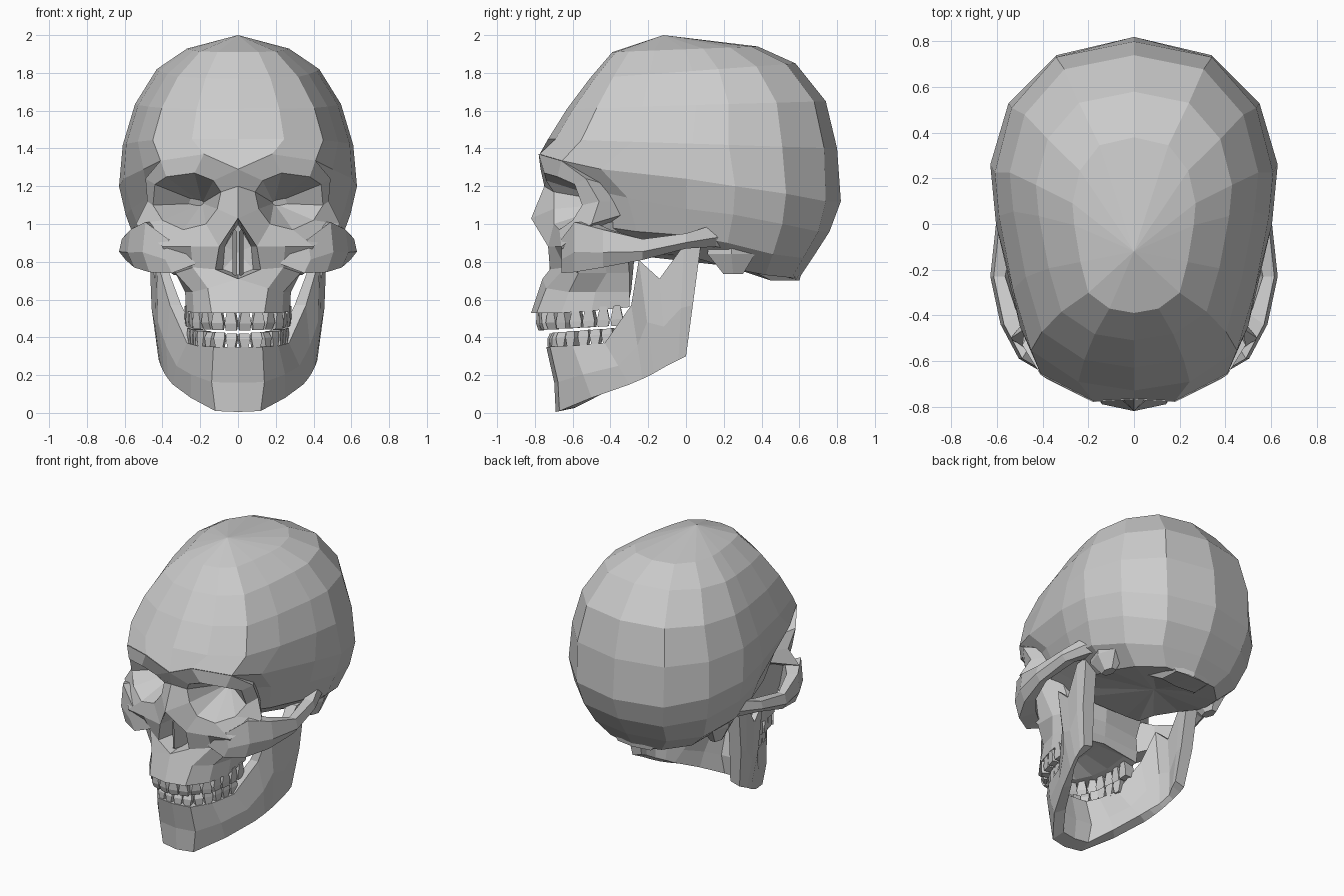
import bpy, bmesh, math
from mathutils import Vector


def finish(name, bm, mirror=True):
    bmesh.ops.remove_doubles(bm, verts=bm.verts, dist=0.0005)
    bmesh.ops.recalc_face_normals(bm, faces=bm.faces)
    me = bpy.data.meshes.new(name)
    bm.to_mesh(me)
    bm.free()
    ob = bpy.data.objects.new(name, me)
    bpy.context.collection.objects.link(ob)
    if mirror:
        m = ob.modifiers.new("mirror", 'MIRROR')
        m.use_clip = True
        m.merge_threshold = 0.001
    return ob


def loft(name, rows, cyclic=False, caps=False):
    """Skin equal-length rows of points, mirrored across x = 0."""
    bm = bmesh.new()
    vs = [[bm.verts.new(p) for p in r] for r in rows]
    n = len(rows[0])
    for a, b in zip(vs, vs[1:]):
        for i in range(n if cyclic else n - 1):
            j = (i + 1) % n
            bm.faces.new((a[i], a[j], b[j], b[i]))
    if caps:
        bm.faces.new(vs[-1])
    return finish(name, bm)


def shrink(ring, target, t):
    return [Vector(p).lerp(Vector(target), t) for p in ring]


# Cranium dome: one half plan, scaled into tilted rings (y front, y back, half width, z front, z back)
plan = [(0, -1), (.4, -.95), (.74, -.77), (.87, -.42), (.97, 0),
        (1, .25), (.88, .62), (.56, .91), (0, 1)]
levels = [(-.12, -.12, 0, 2.0, 2.0), (-.39, .38, .27, 1.91, 1.94), (-.51, .58, .43, 1.77, 1.85),
          (-.63, .74, .545, 1.61, 1.65), (-.73, .80, .61, 1.45, 1.40)]
rows = []
for yf, yb, w, zf, zb in levels:
    rows.append([(u * w, yf + (yb - yf) * (v + 1) / 2, zf + (zb - zf) * (v + 1) / 2) for u, v in plan])
# Lower cranium: brow ring, temple ring, ear ring and base
rows += [
    [(0, -.765, 1.29), (.18, -.775, 1.37), (.41, -.655, 1.335), (.50, -.45, 1.29), (.605, 0, 1.24),
     (.63, .26, 1.20), (.55, .53, 1.16), (.34, .74, 1.12), (0, .82, 1.12)],
    [(0, -.42, 1.20), (.18, -.42, 1.20), (.41, -.45, 1.17), (.475, -.31, 1.14), (.565, 0, 1.08),
     (.595, .25, 1.05), (.52, .51, 1.0), (.31, .70, .96), (0, .76, .96)],
    [(0, -.34, 1.0), (.18, -.34, 1.0), (.37, -.40, .98), (.43, -.26, .96), (.51, .0, .94),
     (.54, .22, .90), (.46, .46, .84), (.28, .62, .82), (0, .67, .82)],
    [(0, -.26, .84), (.15, -.26, .84), (.24, -.24, .83), (.28, -.14, .84), (.36, .02, .83),
     (.39, .22, .77), (.34, .42, .73), (.2, .56, .715), (0, .59, .70)],
    [(0, .2, .78)] * 9]
loft("cranium", rows)

# Brow, eye socket and nose bridge: rings running from behind the face, over the rim, into the socket
outer = [(0, -.75, 1.20), (0, -.77, 1.29), (.18, -.78, 1.37), (.41, -.66, 1.335), (.49, -.53, 1.24),
         (.48, -.46, 1.12), (.54, -.50, 1.0), (.40, -.66, .88), (.10, -.73, .88), (0, -.82, 1.03)]
rim = [(.09, -.70, 1.17), (.13, -.74, 1.23), (.23, -.75, 1.27), (.38, -.68, 1.25), (.44, -.59, 1.21),
       (.45, -.55, 1.10), (.40, -.60, 1.02), (.29, -.67, .97), (.17, -.70, 1.0), (.11, -.70, 1.08)]
apex = (.19, -.36, 1.11)
loft("eye_sockets", [shrink(outer, (.22, -.1, 1.12), .45), outer, rim,
                     shrink(rim, apex, .45), shrink(rim, apex, 1)], cyclic=True)

# Upper jaw, from under the eyes to the gum line and palate
loft("upper_jaw", [
    [(.10, -.73, .88), (.25, -.695, .88), (.40, -.66, .88), (.42, -.47, 1.0), (.36, -.32, 1.02), (0, -.26, .98)],
    [(.12, -.72, .76), (.24, -.64, .77), (.33, -.57, .74), (.33, -.42, .74), (.27, -.30, .74), (0, -.28, .75)],
    [(0, -.76, .71), (.16, -.74, .66), (.24, -.62, .64), (.28, -.48, .64), (.28, -.30, .64), (0, -.29, .65)],
    [(0, -.82, .53), (.14, -.79, .53), (.235, -.66, .53), (.275, -.5, .54), (.27, -.30, .56), (0, -.30, .60)],
    [(0, -.72, .54), (.09, -.69, .54), (.15, -.60, .55), (.18, -.48, .56), (.18, -.32, .58), (0, -.31, .60)],
    [(0, -.70, .56), (0, -.66, .58), (0, -.58, .60), (0, -.48, .60), (0, -.34, .60), (0, -.31, .60)]])

# Nose opening and septum
loft("nose_cavity", [
    [(0, -.81, 1.03), (.10, -.73, .88), (.12, -.72, .76), (0, -.76, .71)],
    [(0, -.52, 1.0), (.07, -.52, .88), (.08, -.52, .76), (0, -.52, .73)],
    [(0, -.50, .85)] * 4])
loft("nose_septum", [[(.03, -.56, .72), (.005, -.72, .73), (.005, -.73, .92)],
                     [(.03, -.54, .98), (.005, -.70, .96), (.005, -.73, .92)]])

# Cheekbone and arch: (x, y, z top, z bottom, inset x, inset y)
cheek = [(.24, -.66, .88, .79, 0, .10), (.37, -.66, .92, .74, 0, .12), (.49, -.59, 1.01, .745, -.06, .10),
         (.57, -.44, .97, .77, -.06, .04), (.615, -.23, .92, .81, -.05, 0), (.59, 0, .95, .87, -.07, 0),
         (.53, .16, 1.0, .88, -.10, 0), (.48, .26, 1.0, .86, -.10, 0)]
loft("cheek_arch", [[(x, y, t), (x + .015, y, t * .4 + b * .6), (x - .02, y, b),
                     (x + i - .02, y + j, b + .02), (x + i, y + j, t)]
                    for x, y, t, b, i, j in cheek], cyclic=True, caps=True)

# Bony lump behind each ear
loft("mastoid", [[(.42 + r * math.cos(a * math.tau / 6), y + 1.7 * r * math.sin(a * math.tau / 6), z)
                  for a in range(6)]
                 for r, y, z in ((.09, .25, .96), (.085, .24, .84), (.035, .25, .735))], cyclic=True, caps=True)

# Neck joint under the cranium
loft("skull_base_joint", [[(0, .42, .71), (.14, .45, .70), (.13, .58, .70), (0, .60, .70)],
                          [(0, .15, .80), (.22, .30, .78), (.22, .56, .80), (0, .63, .80)]])

# Lower jaw: (top point, bottom point, inward thickness x, y), chin to hinge
jaw = [((0, -.74, .35), (0, -.69, .005), 0, .12), ((.13, -.72, .35), (.12, -.67, .01), -.02, .11),
       ((.215, -.60, .355), (.25, -.50, .08), -.06, .07), ((.27, -.43, .37), (.345, -.30, .15), -.07, .02),
       ((.36, -.29, .57), (.37, -.23, .18), -.06, 0), ((.43, -.25, .81), (.39, -.17, .21), -.04, 0),
       ((.44, -.14, .71), (.41, -.10, .25), -.04, 0), ((.47, -.01, .89), (.42, -.04, .28), -.08, 0),
       ((.47, .08, .90), (.42, .0, .30), -.09, 0)]
rows = []
for t, b, i, j in jaw:
    t, b = Vector(t), Vector(b)
    m = t.lerp(b, .55) + Vector((.015 if t.x else 0, .015 if t.x < .2 else 0, 0))
    inset = Vector((i, j, 0))
    rows.append([t, m, b, b + inset * .8 + Vector((0, 0, .02)), m + inset, t + inset])
loft("lower_jaw", rows, cyclic=True, caps=True)


# Teeth: tapered blocks spaced along the gum line
def teeth(name, path, count, bite_front, bite_back):
    pts = [Vector(p) for p in path]
    seg = [(b - a).length for a, b in zip(pts, pts[1:])]
    total = sum(seg)
    bm = bmesh.new()
    for k in range(count):
        d = (k + .5) / count * total
        s = 0
        while d > seg[s] and s < len(seg) - 1:
            d -= seg[s]
            s += 1
        c = pts[s].lerp(pts[s + 1], d / seg[s])
        along = (pts[s + 1] - pts[s]).normalized()
        across = Vector((-along.y, along.x, 0))
        bite = bite_front + (bite_back - bite_front) * k / count
        up = 1 if bite < c.z else -1
        depth = .02 + .02 * k / count
        half = total / count / 2
        loops = []
        for z, w, dp in ((c.z + .02 * up, .5, depth), (c.z * .4 + bite * .6, .92, depth),
                         (bite, .8, depth * (.4 if k < 3 else .9))):
            base = Vector((c.x, c.y, z))
            loops.append([bm.verts.new(base + along * half * w * a + across * dp * b)
                          for a, b in ((-1, -1), (1, -1), (1, 1), (-1, 1))])
        for a, b in zip(loops, loops[1:]):
            for i in range(4):
                j = (i + 1) % 4
                bm.faces.new((a[i], a[j], b[j], b[i]))
        bm.faces.new(loops[0])
        bm.faces.new(loops[-1])
    ob = finish(name, bm)
    ob.modifiers["mirror"].use_clip = False


teeth("upper_teeth", [(0, -.775, .53), (.12, -.745, .53), (.205, -.64, .53), (.24, -.5, .54), (.245, -.33, .55)],
      8, .435, .465)
teeth("lower_teeth", [(0, -.715, .35), (.11, -.69, .35), (.19, -.58, .355), (.235, -.38, .38)],
      7, .42, .45)
